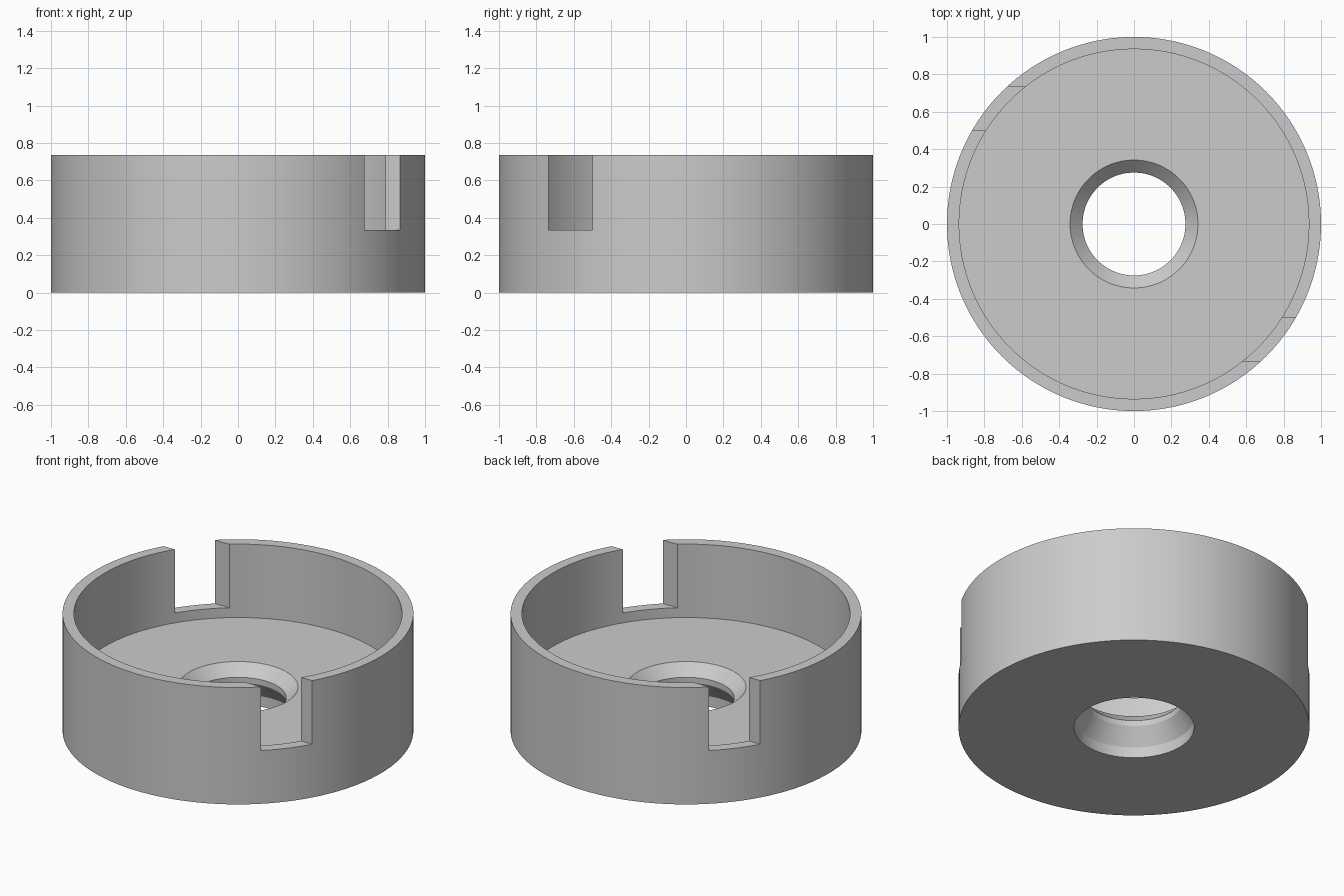
import bpy, bmesh, math

cube = bpy.data.objects.get("Cube")
if cube:
    bpy.data.objects.remove(cube)

HEIGHT, FLOOR, SILL = 0.735, 0.273, 0.335

grey = bpy.data.materials.new("light_grey")
grey.use_nodes = True
colour = (0.6, 0.6, 0.6, 1)
grey.diffuse_color = colour
grey.node_tree.nodes["Principled BSDF"].inputs["Base Color"].default_value = colour


def lathe(name, profile, steps=128):
    """Revolve a closed (radius, z) profile around the z axis."""
    bm = bmesh.new()
    rings = []
    for i in range(steps):
        a = math.tau * i / steps
        rings.append([bm.verts.new((r * math.cos(a), r * math.sin(a), z)) for r, z in profile])
    n = len(profile)
    for i in range(steps):
        here, there = rings[i], rings[(i + 1) % steps]
        for j in range(n):
            k = (j + 1) % n
            bm.faces.new((here[j], there[j], there[k], here[k]))
    bmesh.ops.recalc_face_normals(bm, faces=bm.faces)
    mesh = bpy.data.meshes.new(name)
    bm.to_mesh(mesh)
    bm.free()
    mesh.materials.append(grey)
    obj = bpy.data.objects.new(name, mesh)
    bpy.context.collection.objects.link(obj)
    return obj


# Round cup: outer wall, rim, recessed floor, and a stepped centre hole
cup = lathe("round_cup", [
    (1.0, 0), (1.0, HEIGHT), (0.935, HEIGHT), (0.935, FLOOR),
    (0.342, FLOOR), (0.275, 0.205), (0.275, 0.17), (0.342, 0.067), (0.342, 0),
])

# Two opposite notches cut through the wall
for side in (1, -1):
    bpy.ops.mesh.primitive_cube_add(size=1, location=(side * 0.8, -side * 0.618, SILL + 0.4))
    cutter = bpy.context.object
    cutter.name = "notch_cutter"
    cutter.scale = (0.8, 0.236, 0.8)
    cutter.hide_render = True
    bpy.context.view_layer.update()
    mod = cup.modifiers.new("notch", 'BOOLEAN')
    mod.operation = 'DIFFERENCE'
    mod.solver = 'EXACT'
    mod.object = cutter
    bpy.context.view_layer.objects.active = cup
    bpy.ops.object.modifier_apply(modifier=mod.name)
    bpy.data.objects.remove(cutter)

# Smooth round walls, sharp edges
bpy.ops.object.select_all(action='DESELECT')
cup.select_set(True)
bpy.context.view_layer.objects.active = cup
bpy.ops.object.shade_smooth_by_angle(angle=math.radians(25))
